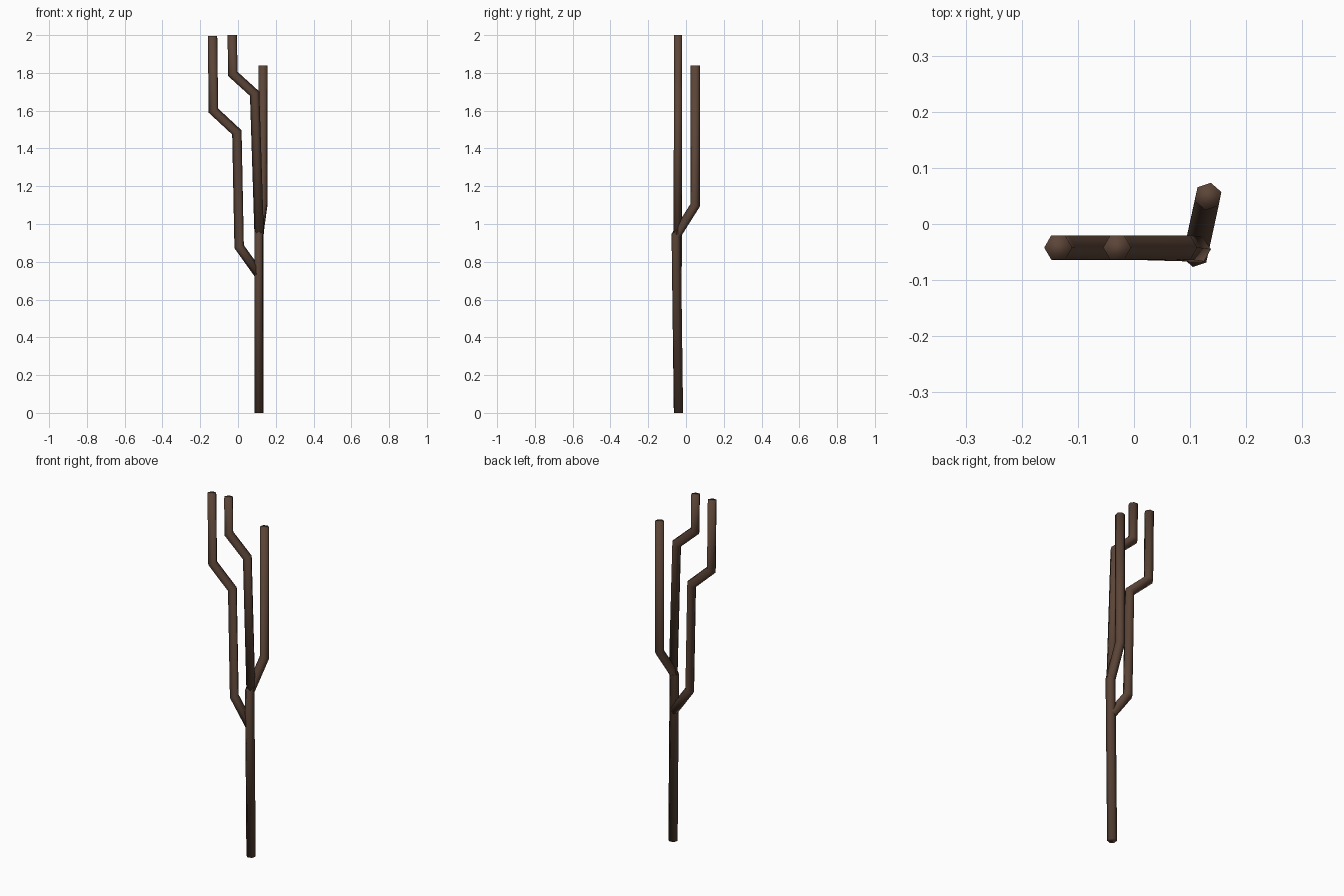
import bpy, bmesh, math
from mathutils import Vector

cube = bpy.data.objects.get("Cube")
if cube:
    bpy.data.objects.remove(cube, do_unlink=True)

SIDES = 6
RADIUS = 0.025

bark = bpy.data.materials.new("dark brown bark")
bark.use_nodes = True
colour = (0.105, 0.058, 0.038, 1)
bark.diffuse_color = colour
bark.node_tree.nodes["Principled BSDF"].inputs["Base Color"].default_value = colour


def tube(name, points, lean):
    """Sweep a capped hexagon along a path with mitred bends; one corner points along lean."""
    pts = [Vector(p) for p in points]
    dirs = [(b - a).normalized() for a, b in zip(pts, pts[1:])]
    u = Vector(lean)
    u = (u - dirs[0] * u.dot(dirs[0])).normalized()
    v = dirs[0].cross(u)
    angles = [math.tau * i / SIDES for i in range(SIDES)]
    ring = [pts[0] + RADIUS * (u * math.cos(a) + v * math.sin(a)) for a in angles]

    bm = bmesh.new()
    loops = [[bm.verts.new(p) for p in ring]]
    for i, d in enumerate(dirs):
        # Slide the ring along the segment onto the bend plane
        normal = (d + dirs[min(i + 1, len(dirs) - 1)]).normalized()
        ring = [p + d * ((pts[i + 1] - p).dot(normal) / d.dot(normal)) for p in ring]
        loops.append([bm.verts.new(p) for p in ring])
    for low, high in zip(loops, loops[1:]):
        for i in range(SIDES):
            j = (i + 1) % SIDES
            bm.faces.new((low[i], low[j], high[j], high[i]))
    bm.faces.new(loops[0][::-1])
    bm.faces.new(loops[-1])
    # Soft shading runs over the end caps too
    for f in bm.faces:
        f.smooth = True

    mesh = bpy.data.meshes.new(name)
    bm.to_mesh(mesh)
    bm.free()
    mesh.materials.append(bark)
    obj = bpy.data.objects.new(name, mesh)
    bpy.context.collection.objects.link(obj)
    return obj


# Trunk, bending back into the rear branch
tube("trunk", [(0.11, -0.04, 0), (0.11, -0.052, 0.94),
               (0.132, 0.049, 1.1), (0.132, 0.049, 1.84)], (0.2, 1, 0))

# Lower side branch
tube("lower_branch", [(0.11, -0.045, 0.735), (0.006, -0.042, 0.88),
                      (-0.006, -0.042, 1.485), (-0.13, -0.042, 1.6),
                      (-0.135, -0.042, 1.995)], (-1, 0, 0))

# Upper side branch
tube("upper_branch", [(0.112, -0.045, 0.945), (0.088, -0.042, 1.69),
                      (-0.028, -0.042, 1.795), (-0.03, -0.042, 2)], (-1, 0, 0))
